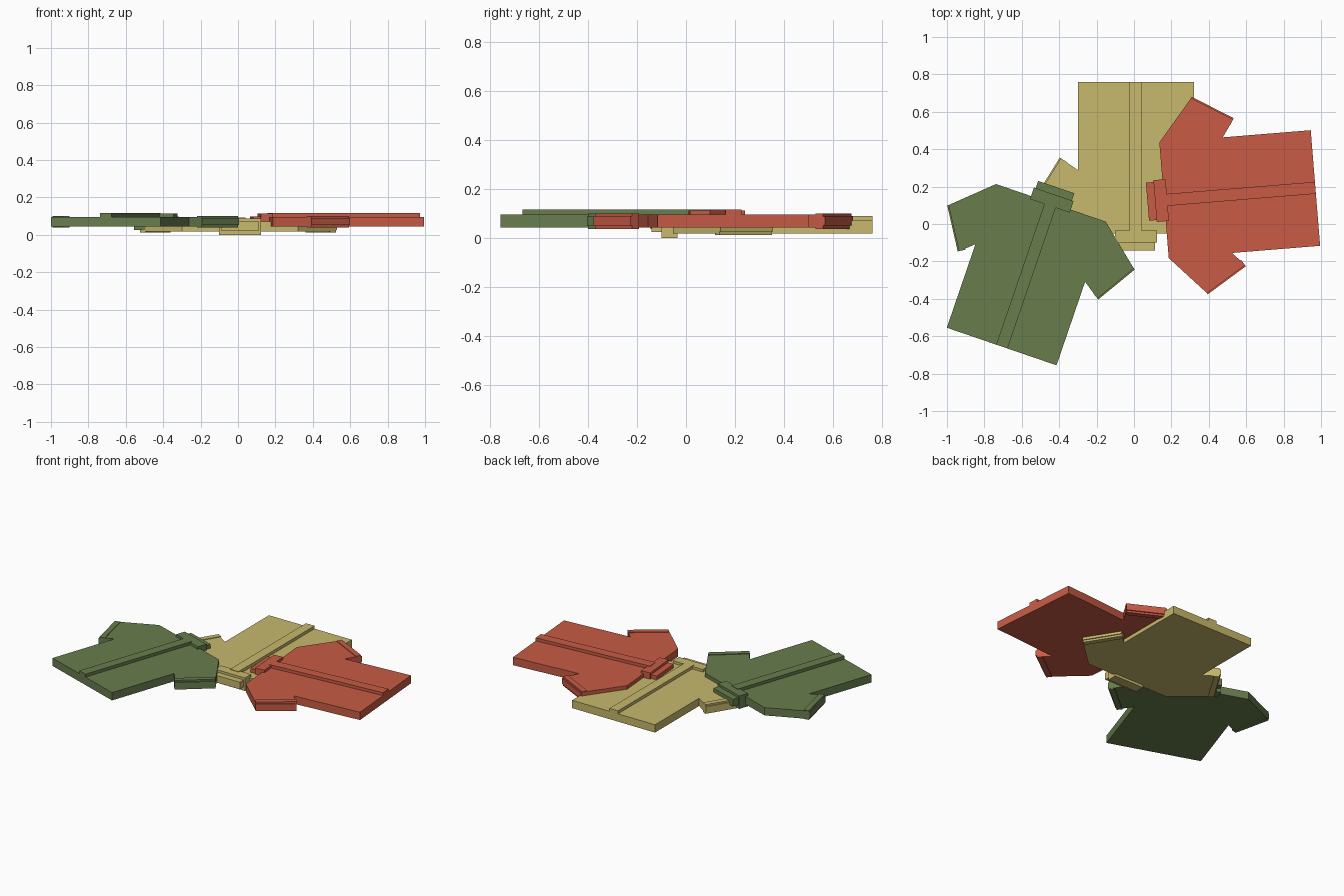
import bpy, bmesh, math
from mathutils import Matrix, Vector

if "Cube" in bpy.data.objects:
    bpy.data.objects.remove(bpy.data.objects["Cube"])


def material(name, rgb):
    m = bpy.data.materials.new(name)
    m.diffuse_color = (*rgb, 1)
    m.use_nodes = True
    m.node_tree.nodes["Principled BSDF"].inputs["Base Color"].default_value = m.diffuse_color
    return m


def slab(name, outline, z0, z1, place, mat):
    """Extrude a flat outline from z0 to z1."""
    bm = bmesh.new()
    face = bm.faces.new([bm.verts.new((x, y, z0)) for x, y in outline])
    ext = bmesh.ops.extrude_face_region(bm, geom=[face])
    verts = [g for g in ext["geom"] if isinstance(g, bmesh.types.BMVert)]
    bmesh.ops.translate(bm, verts=verts, vec=(0, 0, z1 - z0))
    bmesh.ops.recalc_face_normals(bm, faces=bm.faces)
    me = bpy.data.meshes.new(name)
    bm.to_mesh(me)
    bm.free()
    me.materials.append(mat)
    ob = bpy.data.objects.new(name, me)
    ob.matrix_world = place
    bpy.context.collection.objects.link(ob)
    return ob


def rect(x0, x1, y0, y1):
    return [(x0, y0), (x1, y0), (x1, y1), (x0, y1)]


def shirt(prefix, hem, angle, z, mat):
    # local frame: hem centre at the origin, collar towards +y
    place = Matrix.Translation((hem[0], hem[1], z)) @ Matrix.Rotation(math.radians(angle), 4, 'Z')

    def part(name, outline, z0, z1):
        slab(prefix + "_" + name, outline, z0, z1, place, mat)

    # torso and sleeves as one outline
    top, low = Vector((0.53, 0.62)), Vector((0.397, 0.405))
    out = Vector((0.85, -0.526))
    shift = Vector((0.01, 0))

    def side(p, s):
        return (p[0] * s + shift.x, p[1])

    def half(s):
        return [(0.31 * s, 0), (0.31 * s, 0.472), side(low - out * 0.01, s),
                side(top - out * 0.01, s), (0.31 * s, 0.812)]

    part("body", half(1) + half(-1)[::-1], 0.018, 0.071)
    # front placket strip
    part("placket", rect(-0.031, 0.033, 0, 0.812), 0.06, 0.091)
    # collar band and the thinner neck inside it
    part("collar", rect(-0.112, 0.112, 0.795, 0.86), 0.0, 0.088)
    part("neck", rect(-0.102, 0.102, 0.80, 0.901), 0.024, 0.072)
    # cuffs with the protruding inner lip
    for s, n in ((1, "right"), (-1, "left")):
        a, b = top - out * 0.007, low - out * 0.007
        part(n + "_cuff", [side(p, s) for p in (a, b, b - out * 0.035, a - out * 0.035)], 0.013, 0.075)
        part(n + "_cuff_lip", [side(p, s) for p in (top, low, low - out * 0.03, top - out * 0.03)], 0.026, 0.064)


shirt("yellow_shirt", (0.01, 0.76), 180, 0.0, material("yellow", (0.57, 0.48, 0.15)))
shirt("red_shirt", (0.97, 0.1925), 94.65, 0.025, material("red", (0.58, 0.105, 0.06)))
shirt("green_shirt", (-0.7075, -0.655), -18.9, 0.025, material("green", (0.138, 0.205, 0.075)))
